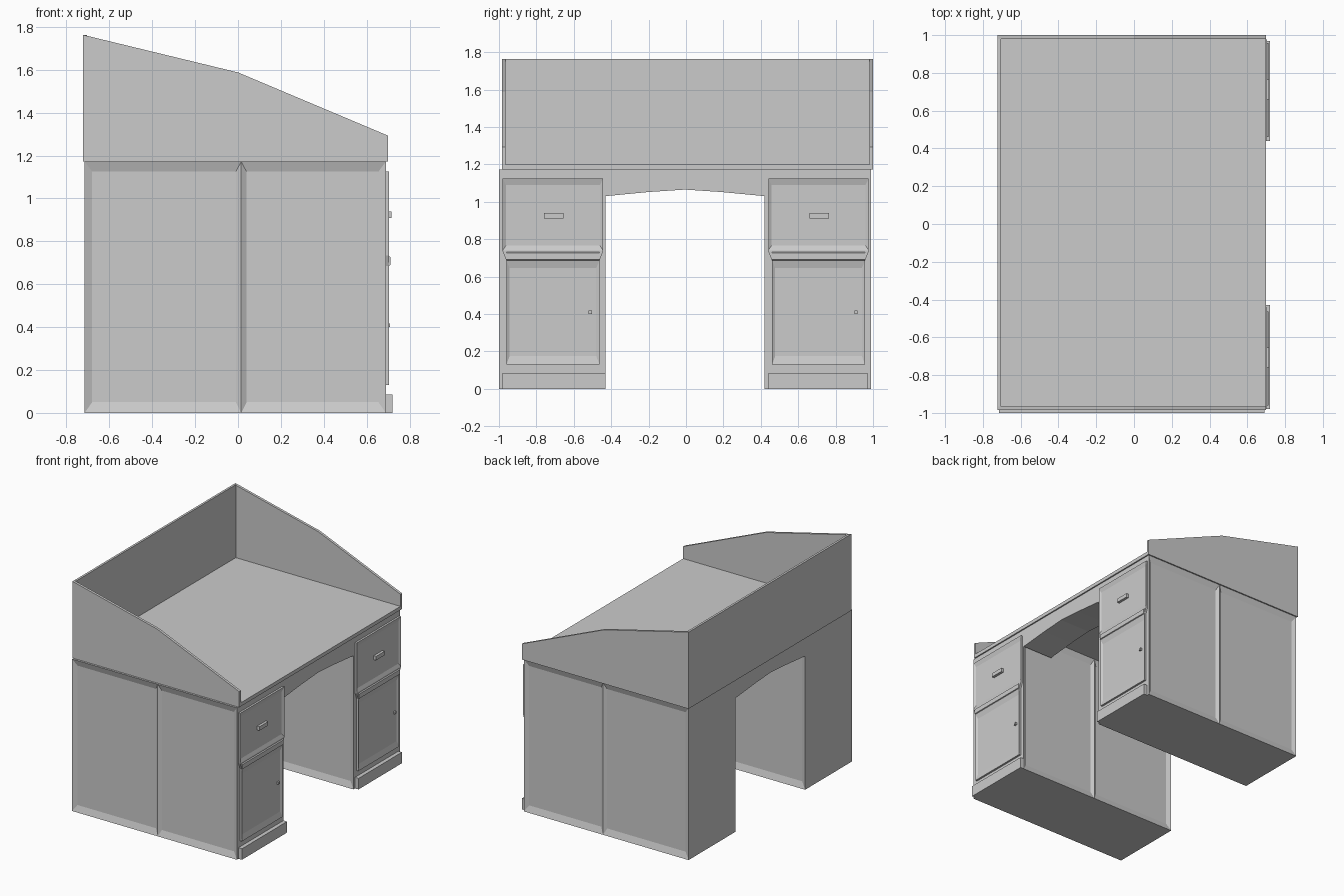
import bpy, bmesh
from mathutils import Vector

if "Cube" in bpy.data.objects:
    bpy.data.objects.remove(bpy.data.objects["Cube"])


def finish(bm, name):
    bmesh.ops.recalc_face_normals(bm, faces=bm.faces)
    me = bpy.data.meshes.new(name)
    bm.to_mesh(me)
    bm.free()
    ob = bpy.data.objects.new(name, me)
    bpy.context.collection.objects.link(ob)
    return ob


def prism_bm(pts, axis, a, b):
    """Extrude a 2D profile along an axis ('x': points are y,z / 'y': points are x,z)."""
    bm = bmesh.new()
    place = (lambda p: (a, p[0], p[1])) if axis == 'x' else (lambda p: (p[0], a, p[1]))
    face = bm.faces.new([bm.verts.new(place(p)) for p in pts])
    ext = bmesh.ops.extrude_face_region(bm, geom=[face])['geom']
    move = Vector((b - a, 0, 0)) if axis == 'x' else Vector((0, b - a, 0))
    bmesh.ops.translate(bm, vec=move, verts=[g for g in ext if isinstance(g, bmesh.types.BMVert)])
    bmesh.ops.recalc_face_normals(bm, faces=bm.faces)
    return bm


def prism(name, pts, axis, a, b):
    return finish(prism_bm(pts, axis, a, b), name)


def rect(u0, u1, v0, v1):
    return [(u0, v0), (u1, v0), (u1, v1), (u0, v1)]


def box(name, x0, x1, y0, y1, z0, z1):
    return prism(name, rect(y0, y1, z0, z1), 'x', x0, x1)


def sink(bm, face, u, v, axis, depth):
    """Recess a rectangular panel with bounds u, v into a face."""
    n = face.normal.copy()
    bmesh.ops.inset_individual(bm, faces=[face], thickness=0.01)
    c = face.calc_center_median()
    for vert in face.verts:
        for k, lim in ((axis, u), (2, v)):
            vert.co[k] = lim[0] if vert.co[k] < c[k] else lim[1]
        vert.co -= n * depth


def recess_front(bm, u, v, depth):
    face = max(bm.faces, key=lambda f: f.calc_center_median().x)
    sink(bm, face, u, v, 1, depth)


for side, dy in (("left", 0.0), ("right", 1.42)):
    # pedestal carcass with two recessed panels on each side
    bm = prism_bm(rect(-1.0 + dy, -0.43 + dy, 0, 1.172), 'x', -0.715, 0.69)
    bmesh.ops.bisect_plane(bm, geom=bm.verts[:] + bm.edges[:] + bm.faces[:],
                           plane_co=(0.015, 0, 0), plane_no=(1, 0, 0))
    bm.normal_update()
    for f in [f for f in bm.faces if abs(f.normal.y) > 0.9]:
        u = (-0.68, -0.01) if f.calc_center_median().x < 0 else (0.04, 0.655)
        sink(bm, f, u, (0.05, 1.125), 0, 0.015)
    finish(bm, side + "_pedestal")

    # drawer front, tapering in at the bottom
    y0, y1 = -0.98 + dy, -0.443 + dy
    bm = prism_bm([(y0 + .02, 0.685), (y1 - .02, 0.685), (y1, 0.735),
                   (y1, 1.125), (y0, 1.125), (y0, 0.735)], 'x', 0.69, 0.705)
    face = max(bm.faces, key=lambda f: f.calc_center_median().x)
    # split the taper off so the drawer panel is rectangular
    bmesh.ops.bisect_plane(bm, geom=bm.verts[:] + bm.edges[:] + bm.faces[:],
                           plane_co=(0, 0, 0.74), plane_no=(0, 0, 1))
    bm.normal_update()
    face = max((f for f in bm.faces if f.normal.x > 0.9), key=lambda f: f.calc_center_median().z)
    sink(bm, face, (y0 + .017, y1 - .017), (0.765, 1.09), 1, 0.01)
    finish(bm, side + "_drawer_front")
    lip = prism(side + "_drawer_lip", [(0.70, 0.735), (0.712, 0.725), (0.712, 0.69), (0.70, 0.685)],
                'y', y0 + .02, y1 - .02)

    # cupboard door
    bm = prism_bm(rect(y0 + .02, y1 - .02, 0.13, 0.685), 'x', 0.69, 0.705)
    recess_front(bm, (y0 + .037, y1 - .037), (0.175, 0.645), 0.01)
    finish(bm, side + "_door")

    # handle, knob and skirting
    box(side + "_drawer_handle", 0.693, 0.715, -0.76 + dy, -0.655 + dy, 0.91, 0.94)
    box(side + "_door_knob", 0.693, 0.708, -0.52 + dy, -0.502 + dy, 0.40, 0.418)
    box(side + "_skirting", 0.69, 0.72, -0.98 + dy, -0.43 + dy - (0.02 if dy else 0), 0, 0.085)

# arched aprons over the knee space
arch = [(-0.43, 1.172), (-0.43, 1.03), (-0.2, 1.052), (-0.005, 1.065),
        (0.19, 1.052), (0.42, 1.03), (0.42, 1.172)]
prism("front_apron", arch, 'x', 0.43, 0.69)
prism("back_apron", arch, 'x', -0.715, -0.455)

# desktop, back board and sloping side boards
box("desktop", -0.705, 0.70, -0.965, 0.98, 1.172, 1.20)
box("back_board", -0.722, -0.705, -0.965, 0.98, 1.172, 1.763)
slope = [(-0.722, 1.172), (0.70, 1.172), (0.70, 1.293), (0.0, 1.588), (-0.722, 1.763)]
for side, a in (("left", -0.985), ("right", 0.98)):
    prism(side + "_side_board", slope, 'y', a, a + 0.02)
